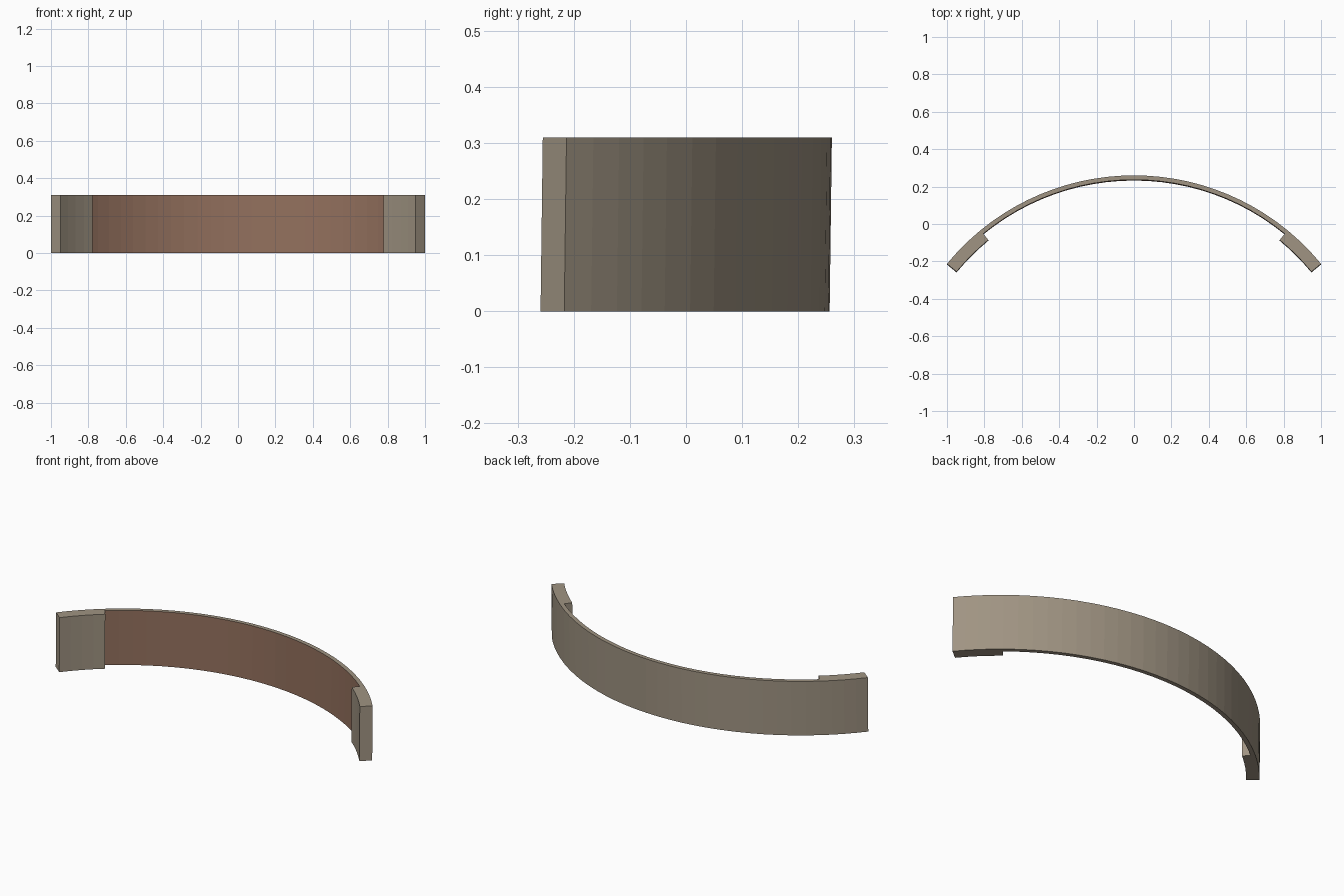
import bpy, bmesh, math

if "Cube" in bpy.data.objects:
    bpy.data.objects.remove(bpy.data.objects["Cube"])

R_OUT, R_THIN, R_PAD = 1.2936, 1.270, 1.227   # outer face, thin inner face, end pad face
CY = -1.0356                                  # arc centre in y
A_END, A_PAD = math.asin(1 / R_OUT), math.radians(39.4)
H, LEAN = 0.31, 0.004                         # height, slight backward lean


def material(name, color):
    m = bpy.data.materials.new(name)
    m.diffuse_color = (*color, 1)
    m.use_nodes = True
    m.node_tree.nodes["Principled BSDF"].inputs["Base Color"].default_value = m.diffuse_color
    return m


def arc(r, a0, a1, n):
    return [(r * math.sin(a0 + (a1 - a0) * i / n),
             CY + r * math.cos(a0 + (a1 - a0) * i / n)) for i in range(n + 1)]


# Plan outline: outer arc, then right pad, thin inner arc and left pad
outline = (arc(R_OUT, -A_END, -A_PAD, 4) + arc(R_OUT, -A_PAD, A_PAD, 24)[1:]
           + arc(R_OUT, A_PAD, A_END, 4)[1:]
           + arc(R_PAD, A_END, A_PAD, 4)
           + arc(R_THIN, A_PAD, -A_PAD, 24)
           + arc(R_PAD, -A_PAD, -A_END, 4))

# Extruded curved panel
bm = bmesh.new()
base = bm.faces.new([bm.verts.new((x, y, 0)) for x, y in outline])
top = bmesh.ops.extrude_face_region(bm, geom=[base], use_keep_orig=True)
for v in top["geom"]:
    if isinstance(v, bmesh.types.BMVert):
        v.co.z = H
for v in bm.verts:
    v.co.y += LEAN * (v.co.z / H - 0.5)
bmesh.ops.recalc_face_normals(bm, faces=bm.faces)

# Brown lining on the thin inner face only
for f in bm.faces:
    radii = [math.hypot(v.co.x, v.co.y - CY) for v in f.verts]
    if abs(f.normal.z) < 0.5 and all(abs(r - R_THIN) < 0.006 for r in radii):
        f.material_index = 1

mesh = bpy.data.meshes.new("curved_panel")
bm.to_mesh(mesh)
bm.free()
mesh.materials.append(material("warm grey", (0.35, 0.296, 0.225)))
mesh.materials.append(material("brown lining", (0.29, 0.162, 0.11)))
panel = bpy.data.objects.new("curved_panel", mesh)
bpy.context.collection.objects.link(panel)
